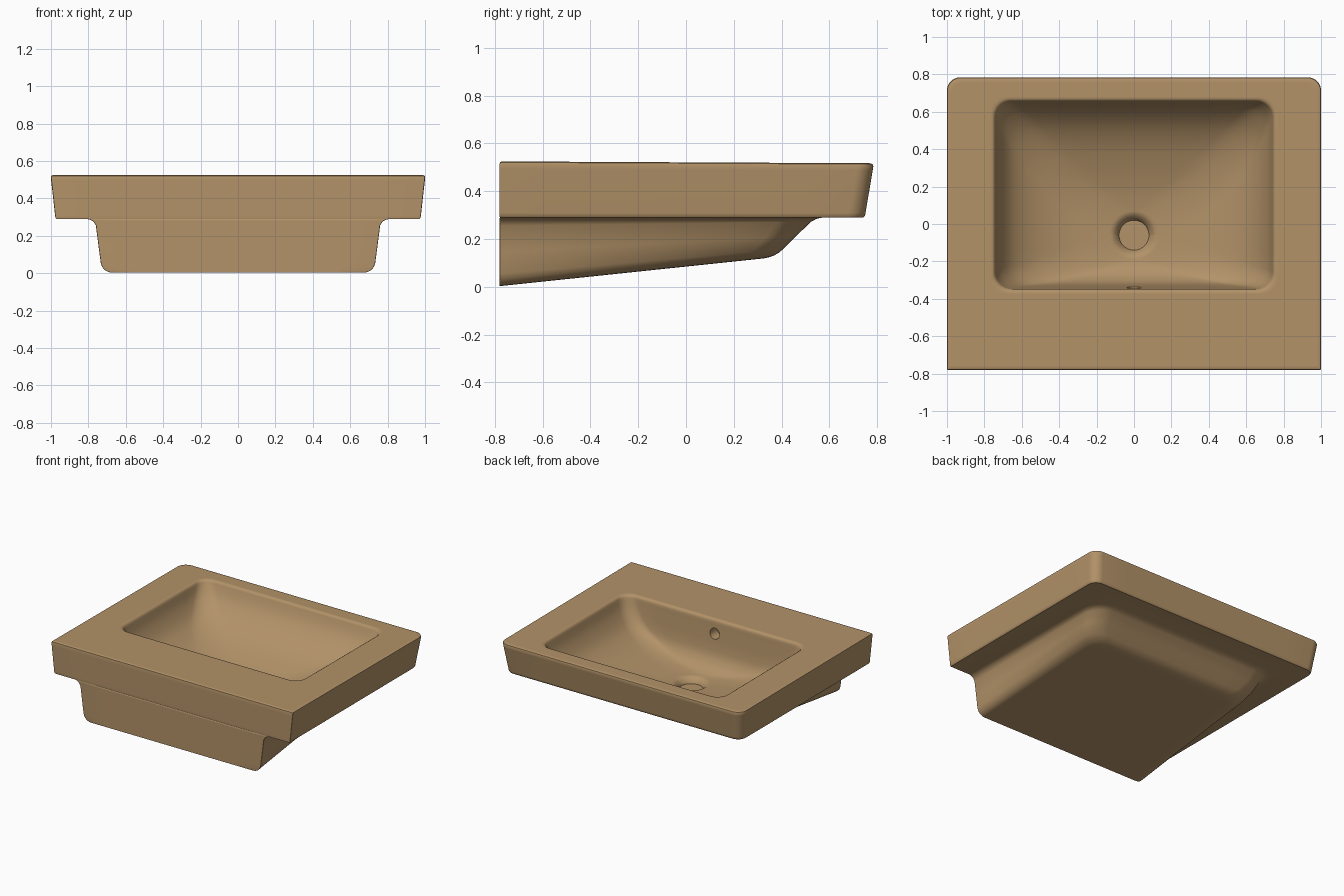
import bpy, bmesh, math
from mathutils import Vector

cube = bpy.data.objects.get("Cube")
if cube:
    bpy.data.objects.remove(cube)

ARC, SIDE = 8, 8        # segments per corner and per straight side
BACK, UNDER = -0.78, 0.29


def ring(hx, y0, y1, r_front, r_back):
    """Rounded rectangle outline, counter-clockwise from above."""
    limit = min(hx, (y1 - y0) / 2)
    rf, rb = min(r_front, limit), min(r_back, limit)
    corners = [(hx - rb, y0 + rb, rb, 270), (hx - rf, y1 - rf, rf, 0),
               (rf - hx, y1 - rf, rf, 90), (rb - hx, y0 + rb, rb, 180)]
    arcs = [[Vector((cx + r * math.cos(math.radians(a + 90 * i / ARC)),
                     cy + r * math.sin(math.radians(a + 90 * i / ARC))))
             for i in range(ARC + 1)] for cx, cy, r, a in corners]
    pts = []
    for i, arc in enumerate(arcs):
        nxt = arcs[(i + 1) % 4][0]
        pts += arc + [arc[-1].lerp(nxt, k / SIDE) for k in range(1, SIDE)]
    return pts


def smooth_rows(rows, steps=4):
    """Catmull-Rom interpolation through rows of profile values."""
    out = []
    for i in range(len(rows) - 1):
        a, b, c, d = rows[max(i - 1, 0)], rows[i], rows[i + 1], rows[min(i + 2, len(rows) - 1)]
        for k in range(steps):
            t = k / steps
            out.append([q + 0.5 * t * (r - p + t * (2 * p - 5 * q + 4 * r - s + t * (3 * (q - r) + s - p)))
                        for p, q, r, s in zip(a, b, c, d)])
    return out + [list(rows[-1])]


# Rows: height, half width, back y, front y, front radius, back radius
drain = [(0.115, 0.08, -0.14, 0.02, 1, 1), (0.125, 0.082, -0.142, 0.022, 1, 1),
         (0.148, 0.105, -0.165, 0.045, 1, 1)]
bowl = [(0.157, 0.12, -0.18, 0.06, 0.12, 0.12), (0.165, 0.2, -0.215, 0.11, 0.14, 0.13),
        (0.182, 0.32, -0.25, 0.19, 0.16, 0.13), (0.212, 0.44, -0.285, 0.29, 0.17, 0.13),
        (0.262, 0.56, -0.315, 0.42, 0.17, 0.12), (0.33, 0.655, -0.33, 0.53, 0.15, 0.11),
        (0.42, 0.715, -0.34, 0.615, 0.12, 0.1), (0.502, 0.742, -0.348, 0.655, 0.09, 0.09)]
rim = [(0.514, 0.746, -0.352, 0.659, 0.09, 0.09), (0.521, 0.756, -0.362, 0.669, 0.09, 0.09),
       (0.521, 0.768, -0.374, 0.681, 0.09, 0.09)]
slab = [(0.521, 0.978, BACK + 0.022, 0.755, 0.06, 0.005),
        (0.521, 0.99, BACK + 0.008, 0.77, 0.065, 0.005),
        (0.517, 0.998, BACK + 0.002, 0.781, 0.07, 0.005),
        (0.508, 1.0, BACK, 0.784, 0.07, 0.005), (0.49, 0.998, BACK, 0.781, 0.07, 0.005),
        (0.31, 0.978, BACK, 0.751, 0.07, 0.005), (0.297, 0.976, BACK, 0.749, 0.07, 0.005),
        (UNDER, 0.97, BACK + 0.001, 0.742, 0.065, 0.005),
        (UNDER, 0.95, BACK + 0.002, 0.725, 0.06, 0.005)]
# Under body: first value is depth from the slab underside (0) to the sloping base (1)
body = [(0, 0.81, 0.575, 0.16), (0.01, 0.795, 0.562, 0.16), (0.04, 0.775, 0.545, 0.15),
        (0.12, 0.76, 0.523, 0.14), (0.5, 0.746, 0.46, 0.13), (0.82, 0.734, 0.405, 0.13),
        (0.9, 0.726, 0.388, 0.13), (0.96, 0.71, 0.365, 0.12), (0.99, 0.693, 0.345, 0.11),
        (1, 0.675, 0.325, 0.1), (1, 0.65, 0.3, 0.09)]

loops = []
for row in drain + smooth_rows(bowl) + rim + slab:
    tilt = 0.005 * max(0, min(1, (row[0] - 0.3) / 0.2))    # top falls slightly to the front
    loops.append([(p.x, p.y, row[0] - tilt * p.y) for p in ring(*row[1:])])
for t, hx, front, radius in body:
    loop = []
    for p in ring(hx, BACK + 0.002 * (t == 0), front, radius, 0.004):
        base = 0.003 + 0.105 * (p.y - BACK)
        narrow = 1 - 0.08 * t ** 3 * (p.y - BACK)
        loop.append((p.x * narrow, p.y, UNDER - t * (UNDER - base)))
    loops.append(loop)

# Basin body: one closed skin from drain floor, over the rim, to the underside
bm = bmesh.new()
verts = [[bm.verts.new(co) for co in loop] for loop in loops]
for a, b in zip(verts, verts[1:]):
    n = len(a)
    for i in range(n):
        j = (i + 1) % n
        bm.faces.new((a[i], a[j], b[j], b[i]))
bm.faces.new(verts[0])
bm.faces.new(verts[-1])
bmesh.ops.recalc_face_normals(bm, faces=bm.faces)
mesh = bpy.data.meshes.new("wash_basin")
bm.to_mesh(mesh)
bm.free()
basin = bpy.data.objects.new("wash_basin", mesh)
bpy.context.collection.objects.link(basin)

# Single ceramic colour
mat = bpy.data.materials.new("tan_ceramic")
mat.use_nodes = True
colour = (0.45, 0.29, 0.14, 1)
mat.diffuse_color = colour
mat.node_tree.nodes["Principled BSDF"].inputs["Base Color"].default_value = colour
mesh.materials.append(mat)

# Overflow hole in the back wall of the bowl
bpy.ops.mesh.primitive_cylinder_add(vertices=32, radius=0.04, depth=0.12,
                                    location=(0, -0.36, 0.42), rotation=(math.pi / 2, 0, 0))
cutter = bpy.context.object
cutter.name = "overflow_cutter"
cutter.hide_render = True
cutter.data.materials.append(mat)
cut = basin.modifiers.new("overflow_hole", 'BOOLEAN')
cut.operation = 'DIFFERENCE'
cut.solver = 'EXACT'
cut.object = cutter
bpy.ops.object.select_all(action='DESELECT')
basin.select_set(True)
bpy.context.view_layer.objects.active = basin
bpy.ops.object.modifier_apply(modifier=cut.name)
bpy.data.objects.remove(cutter)
bpy.ops.object.shade_smooth_by_angle(angle=math.radians(40))
